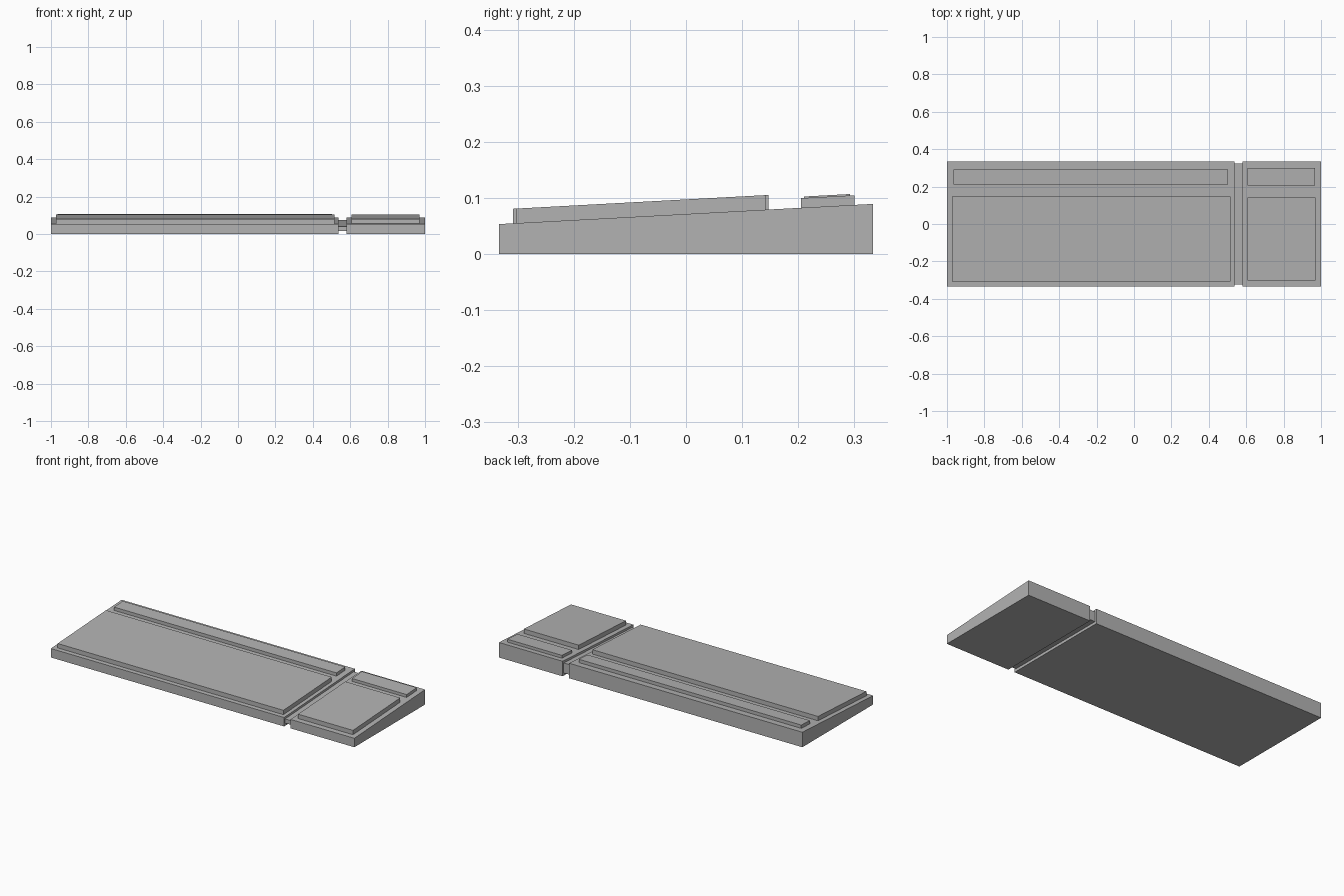
import bpy

cube = bpy.data.objects.get("Cube")
if cube:
    bpy.data.objects.remove(cube, do_unlink=True)

grey = bpy.data.materials.new("grey plastic")
grey.use_nodes = True
GREY = (0.45, 0.45, 0.45, 1)
grey.diffuse_color = GREY
grey.node_tree.nodes["Principled BSDF"].inputs["Base Color"].default_value = GREY


def deck(y):
    """Height of the sloping case top at depth y."""
    return 0.0713 + 0.054 * y


def wedge(name, x0, x1, y0, y1, rise, base=None):
    """Block whose top follows the deck slope; base None sinks it just into the deck."""
    profile = []
    for y in (y0, y1):
        bottom = deck(y) - 0.004 if base is None else base
        profile.append((y, bottom, deck(y) + rise))
    (ya, la, ha), (yb, lb, hb) = profile
    section = [(ya, la), (yb, lb), (yb, hb), (ya, ha)]
    verts = [(x, y, z) for x in (x0, x1) for y, z in section]
    sides = [(i, i + 4, (i + 1) % 4 + 4, (i + 1) % 4) for i in range(4)]
    faces = [(0, 1, 2, 3), (7, 6, 5, 4)] + sides
    mesh = bpy.data.meshes.new(name)
    mesh.from_pydata(verts, [], [tuple(reversed(f)) for f in faces])
    mesh.materials.append(grey)
    obj = bpy.data.objects.new(name, mesh)
    bpy.context.collection.objects.link(obj)


# Two case sections and the recessed bridge between them
wedge("main_case", -1, 0.537, -0.333, 0.333, 0, base=0)
wedge("number_pad_case", 0.58, 1, -0.333, 0.333, 0, base=0)
wedge("joining_bridge", 0.53, 0.587, -0.323, 0.323, -0.013, base=0.016)

# Raised key fields
wedge("main_keys", -0.973, 0.515, -0.308, 0.147, 0.026)
wedge("number_keys", 0.608, 0.97, -0.303, 0.142, 0.026)

# Upper rows
wedge("function_keys", -0.964, 0.502, 0.21, 0.292, 0.0198)
wedge("number_pad_top_keys", 0.608, 0.968, 0.205, 0.3, 0.0172)
